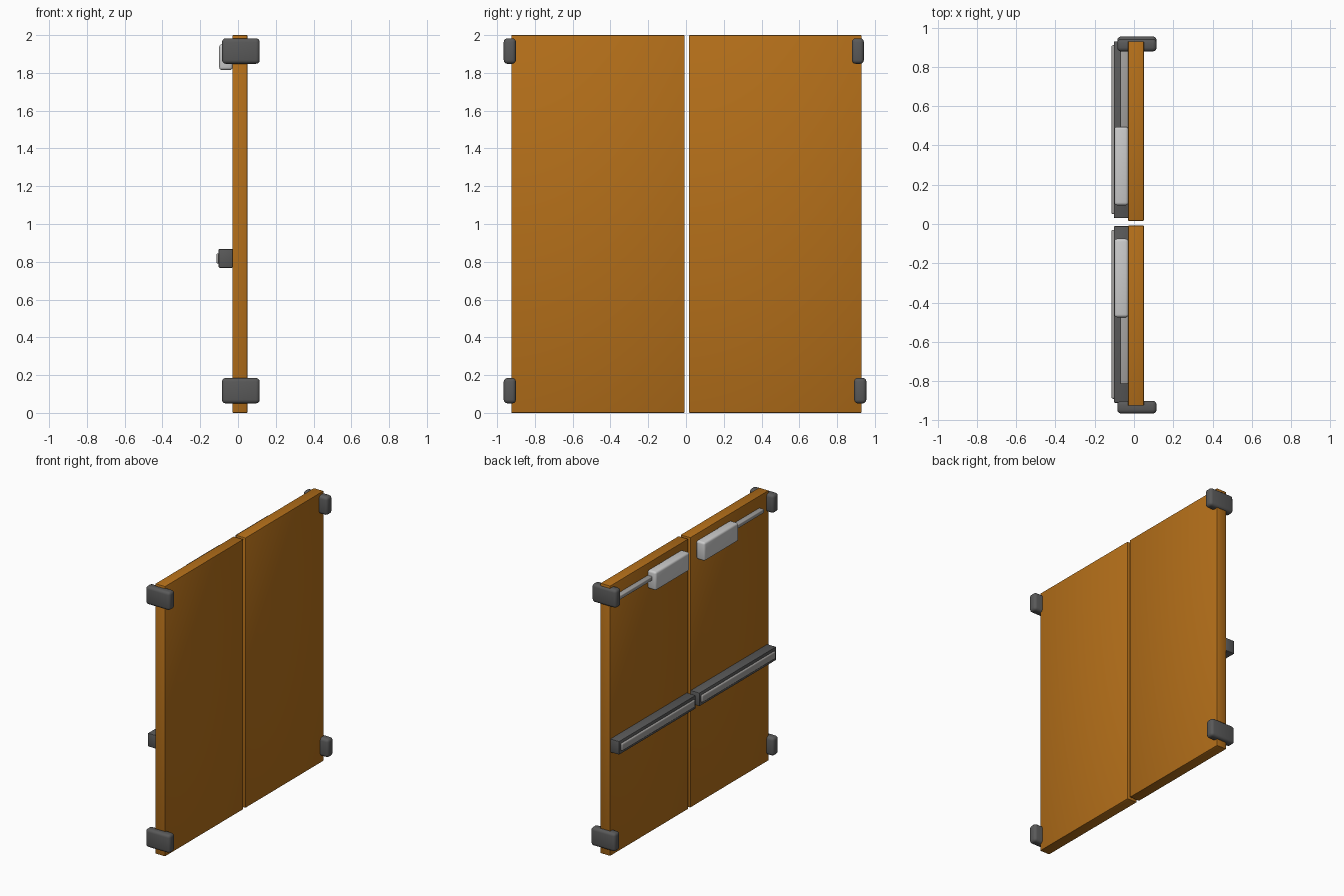
import bpy
import math

if "Cube" in bpy.data.objects:
    bpy.data.objects.remove(bpy.data.objects["Cube"])


def material(name, rgb):
    m = bpy.data.materials.new(name)
    m.diffuse_color = (*rgb, 1)
    m.use_nodes = True
    m.node_tree.nodes["Principled BSDF"].inputs["Base Color"].default_value = m.diffuse_color
    return m


WOOD = material("wood", (0.46, 0.16, 0.01))
DARK = material("dark_metal", (0.10, 0.10, 0.10))
STEEL = material("steel", (0.36, 0.35, 0.34))
SILVER = material("silver", (0.56, 0.56, 0.56))


def box(name, x, y, z, mat, bevel, segments=3):
    """Bevelled box from (min, max) ranges."""
    bpy.ops.mesh.primitive_cube_add(
        size=1, location=[(a + b) / 2 for a, b in (x, y, z)])
    ob = bpy.context.object
    ob.name = name
    ob.scale = [b - a for a, b in (x, y, z)]
    bpy.ops.object.transform_apply(location=False, rotation=False, scale=True)
    mod = ob.modifiers.new("bevel", 'BEVEL')
    mod.width = bevel
    mod.segments = segments
    bpy.ops.object.modifier_apply(modifier=mod.name)
    bpy.ops.object.shade_smooth_by_angle(angle=math.radians(40))
    ob.data.materials.append(mat)
    return ob


# Per leaf: y ranges of each part
leaves = {
    "left": dict(door=(-0.925, -0.008), housing=(-0.91, -0.01),
                 bar=(-0.89, -0.03), closer=(-0.475, -0.075),
                 arm=(-0.815, -0.45), low=(-0.965, -0.90),
                 high=(-0.965, -0.90)),
    "right": dict(door=(0.016, 0.93), housing=(0.03, 0.93),
                  bar=(0.05, 0.91), closer=(0.095, 0.495),
                  arm=(0.47, 0.885), low=(0.89, 0.955),
                  high=(0.878, 0.942)),
}

for side, r in leaves.items():
    # Door slab
    box(f"door_{side}", (-0.03, 0.05), r["door"], (0, 2), WOOD, 0.004, 2)
    # Push bar and its housing
    box(f"push_bar_housing_{side}", (-0.103, -0.028), r["housing"],
        (0.768, 0.868), DARK, 0.006, 2)
    box(f"push_bar_{side}", (-0.115, -0.09), r["bar"],
        (0.79, 0.845), STEEL, 0.009)
    # Door closer and its arm
    box(f"closer_{side}", (-0.10, -0.028), r["closer"],
        (1.815, 1.952), SILVER, 0.015)
    box(f"closer_arm_{side}", (-0.07, -0.03), r["arm"],
        (1.885, 1.915), STEEL, 0.006)
    # Hinges
    for level, z in (("low", (0.05, 0.185)), ("high", (1.848, 1.983))):
        box(f"hinge_{side}_{level}", (-0.085, 0.115), r[level], z, DARK, 0.02)
